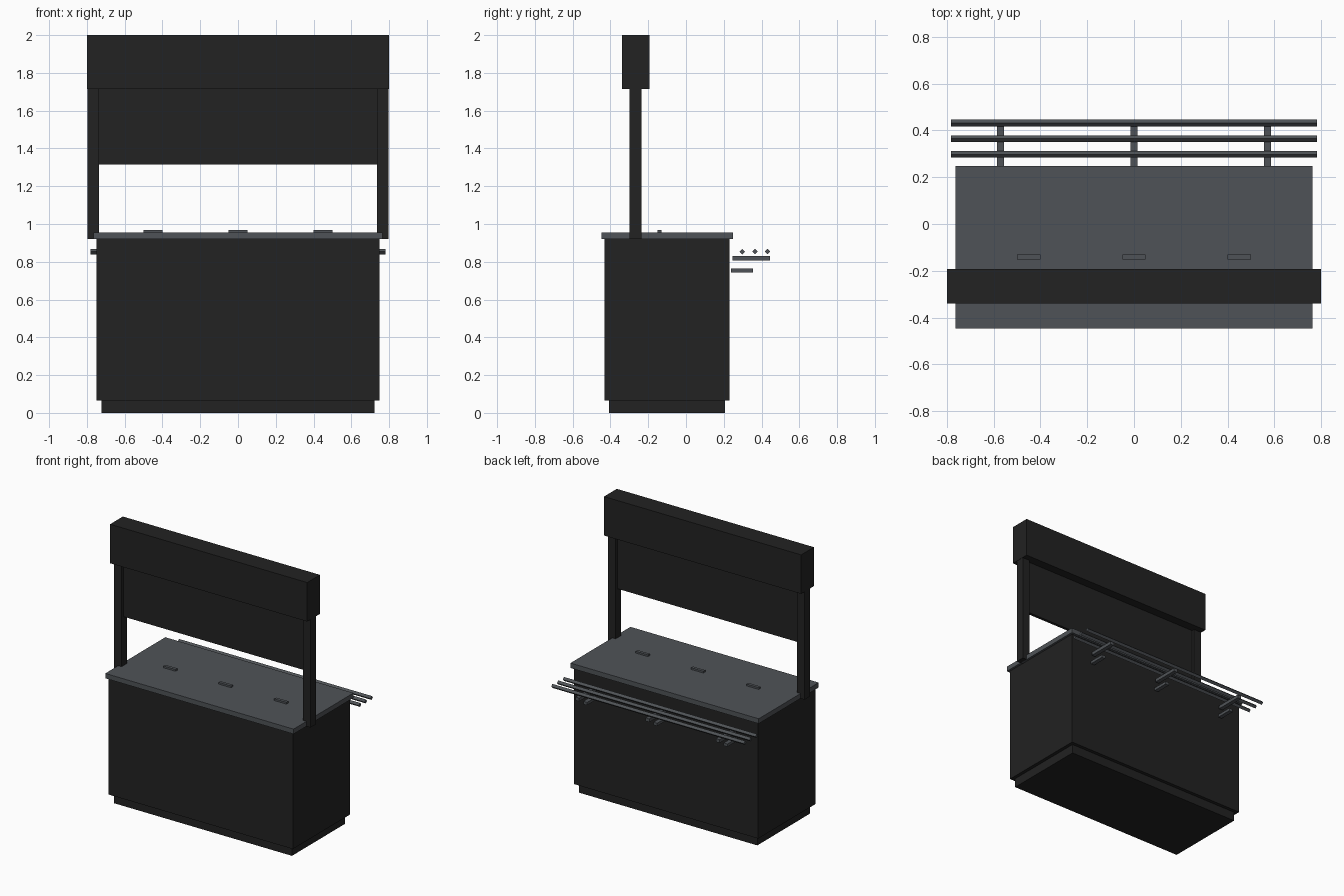
import bpy, bmesh, math
from mathutils import Matrix

if "Cube" in bpy.data.objects:
    bpy.data.objects.remove(bpy.data.objects["Cube"])


def material(name, colour):
    m = bpy.data.materials.new(name)
    m.diffuse_color = (*colour, 1.0)
    m.use_nodes = True
    m.node_tree.nodes["Principled BSDF"].inputs["Base Color"].default_value = m.diffuse_color
    return m


BLACK = material("matte_black", (0.016, 0.016, 0.016))
STEEL = material("dark_steel", (0.078, 0.086, 0.095))


def finish(name, bm, mat):
    bmesh.ops.recalc_face_normals(bm, faces=bm.faces)
    mesh = bpy.data.meshes.new(name)
    bm.to_mesh(mesh)
    bm.free()
    mesh.materials.append(mat)
    obj = bpy.data.objects.new(name, mesh)
    bpy.context.collection.objects.link(obj)
    return obj


def box(name, x, y, z, mat):
    """Box from (min, max) ranges on each axis."""
    bm = bmesh.new()
    size = [r[1] - r[0] for r in (x, y, z)]
    mid = [(r[1] + r[0]) / 2 for r in (x, y, z)]
    bmesh.ops.create_cube(bm, size=1, matrix=Matrix.Translation(mid) @ Matrix.Diagonal((*size, 1)))
    return finish(name, bm, mat)


def rail(name, half, y, z, radius):
    """Four-sided bar along x, standing on its edge."""
    bm = bmesh.new()
    bmesh.ops.create_cone(bm, cap_ends=True, segments=4, radius1=radius, radius2=radius, depth=2 * half,
                          matrix=Matrix.Translation((0, y, z)) @ Matrix.Rotation(math.pi / 2, 4, 'Y'))
    return finish(name, bm, STEEL)


# Cabinet
box("plinth", (-0.723, 0.723), (-0.407, 0.206), (0, 0.066), BLACK)
box("cabinet_body", (-0.748, 0.748), (-0.432, 0.231), (0.066, 0.92), BLACK)
box("countertop", (-0.764, 0.764), (-0.447, 0.248), (0.92, 0.956), STEEL)

# Lid handles on the counter
for i, x in enumerate((-0.45, 0, 0.45)):
    box(f"lid_handle_{i + 1}", (x - 0.05, x + 0.05), (-0.152, -0.13), (0.956, 0.969), STEEL)

# Overhead sign: posts, back panel, header box
for side, s in (("left", -1), ("right", 1)):
    box(f"{side}_post", sorted((s * 0.736, s * 0.798)), (-0.299, -0.236), (0.92, 1.714), BLACK)
box("hanging_panel", (-0.736, 0.736), (-0.278, -0.257), (1.316, 1.714), BLACK)
box("header_box", (-0.8, 0.8), (-0.34, -0.192), (1.714, 2.0), BLACK)

# Tray slide: rails on bracket arms
for i, y in enumerate((0.298, 0.365, 0.432)):
    rail(f"tray_rail_{i + 1}", 0.782, y, 0.854, 0.0145)
for i, x in enumerate((-0.57, 0, 0.57)):
    box(f"upper_arm_{i + 1}", (x - 0.015, x + 0.015), (0.247, 0.446), (0.806, 0.83), STEEL)
    box(f"lower_arm_{i + 1}", (x - 0.015, x + 0.015), (0.239, 0.355), (0.743, 0.764), STEEL)
